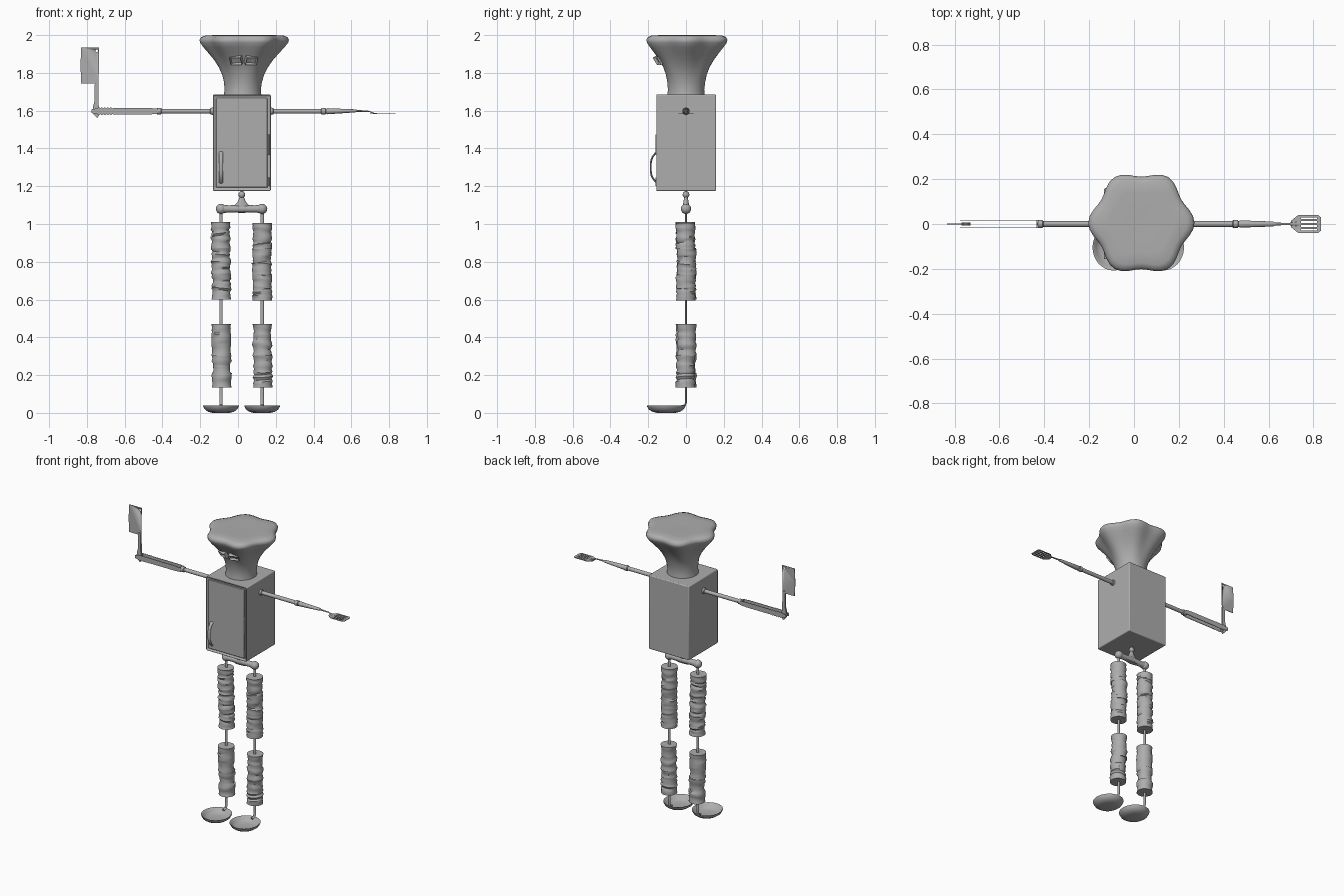
import bpy, bmesh, math, random
from mathutils import Vector, Matrix

random.seed(4)
cube = bpy.data.objects.get("Cube")
if cube:
    bpy.data.objects.remove(cube, do_unlink=True)

grey = bpy.data.materials.new("plain grey")
grey.use_nodes = True
GREY = (0.42, 0.42, 0.42, 1)
grey.diffuse_color = GREY
grey.node_tree.nodes["Principled BSDF"].inputs["Base Color"].default_value = GREY

X, Y, Z = Vector((1, 0, 0)), Vector((0, 1, 0)), Vector((0, 0, 1))
CX = 0.02      # middle of the body
ARM_Z = 1.597


def finish(name, bm, angle=40):
    """Turn a bmesh into a shaded, coloured object."""
    bmesh.ops.recalc_face_normals(bm, faces=bm.faces[:])
    mesh = bpy.data.meshes.new(name)
    bm.to_mesh(mesh)
    bm.free()
    mesh.materials.append(grey)
    ob = bpy.data.objects.new(name, mesh)
    bpy.context.collection.objects.link(ob)
    bpy.ops.object.select_all(action='DESELECT')
    ob.select_set(True)
    bpy.context.view_layer.objects.active = ob
    bpy.ops.object.shade_smooth_by_angle(angle=math.radians(angle))
    return ob


def tube(name, pts, radii, side=X, axis=None, n=16, shape=None, angle=40):
    """Loft rings along a path; a radius may be a (side, other) pair."""
    bm = bmesh.new()
    pts = [Vector(p) for p in pts]
    rings = []
    for i, p in enumerate(pts):
        t = axis or (pts[min(i + 1, len(pts) - 1)] - pts[max(i - 1, 0)]).normalized()
        v = t.cross(side).normalized()
        a, b = radii[i] if isinstance(radii[i], tuple) else (radii[i], radii[i])
        ring = []
        for k in range(n):
            th = math.tau * k / n
            f, lift = shape(i, th) if shape else (1, 0)
            ring.append(bm.verts.new(p + side * a * f * math.cos(th)
                                     + v * b * f * math.sin(th) + t * lift))
        rings.append(ring)
    for r, s in zip(rings, rings[1:]):
        for k in range(n):
            bm.faces.new((r[k], r[(k + 1) % n], s[(k + 1) % n], s[k]))
    bm.faces.new(rings[0])
    bm.faces.new(rings[-1])
    return finish(name, bm, angle)


def ball(name, at, r):
    bm = bmesh.new()
    bmesh.ops.create_uvsphere(bm, u_segments=16, v_segments=10, radius=r,
                              matrix=Matrix.Translation(at))
    return finish(name, bm)


def box(name, at, size, turn=None, inset=0, depth=0, bevel=0):
    """Box, optionally with a sunken front panel and bevelled edges."""
    bm = bmesh.new()
    bmesh.ops.create_cube(bm, size=1, matrix=Matrix.Diagonal((*size, 1)))
    bm.normal_update()
    if inset:
        front = [f for f in bm.faces if f.normal.y < -0.9]
        bmesh.ops.inset_region(bm, faces=front, thickness=inset, depth=0)
        bmesh.ops.translate(bm, verts=front[0].verts[:], vec=Y * depth)
    bmesh.ops.transform(bm, verts=bm.verts[:],
                        matrix=Matrix.Translation(at) @ (turn or Matrix()))
    ob = finish(name, bm)
    if bevel:
        mod = ob.modifiers.new("soft edges", 'BEVEL')
        mod.width, mod.segments = bevel, 3
    return ob


def plate(name, outline, at, thick, normal):
    """Flat outline in x and the remaining axis, thickened along normal."""
    up = Z if normal == Y else Y
    bm = bmesh.new()
    base = [bm.verts.new(Vector(at) + X * a + up * b - normal * thick / 2) for a, b in outline]
    face = bm.faces.new(base)
    ext = bmesh.ops.extrude_face_region(bm, geom=[face])
    bmesh.ops.translate(bm, vec=normal * thick,
                        verts=[g for g in ext['geom'] if isinstance(g, bmesh.types.BMVert)])
    return finish(name, bm)


def cut(target, cutter):
    mod = target.modifiers.new("hole", 'BOOLEAN')
    mod.operation, mod.object, mod.solver = 'DIFFERENCE', cutter, 'EXACT'
    bpy.context.view_layer.objects.active = target
    bpy.ops.object.modifier_apply(modifier=mod.name)
    bpy.data.objects.remove(cutter, do_unlink=True)


# Body: cabinet with a sunken door, handle and hinges
box("body_cabinet", (CX, 0, 1.43), (0.307, 0.32, 0.51), inset=0.013, depth=0.012, bevel=0.006)
box("door", (CX, -0.151, 1.43), (0.272, 0.012, 0.474), bevel=0.004)
handle = [(-0.09, -0.187 + 0.037 * abs(s) ** 3, 1.3 + 0.085 * s) for s in (k / 6 for k in range(-6, 7))]
tube("door_handle", handle, [(0.011, 0.005)] * len(handle), n=10)
for z, h in ((1.42, 0.11), (1.225, 0.045)):
    tube("door_hinge", [(0.161, -0.156, z - h / 2), (0.161, -0.156, z + h / 2)], [0.005] * 2, n=8)

# Head: round neck flaring into a soft six-sided top
profile = [(1.68, .1), (1.71, .096), (1.75, .1), (1.79, .111), (1.83, .13), (1.87, .157), (1.905, .187),
           (1.935, .214), (1.96, .233), (1.975, .237), (1.99, .228), (1.998, .205), (2, .15), (1.997, .06)]


def hexed(i, th):
    k = min(1, max(0, (profile[i][0] - 1.75) / 0.18))
    return 1 - 0.065 * k * (1 - math.cos(6 * th)), 0


tube("head", [(0.024 + 0.03 * (z - 1.68), 0.016 * (z - 1.68), z) for z, r in profile],
     [r for z, r in profile], axis=Z, n=48, shape=hexed, angle=70)
for s in (-1, 1):
    box("eye_frame", (0.03 + s * 0.039, -0.143, 1.868), (0.062, 0.03, 0.046),
        Matrix.Rotation(0.6, 4, 'X') @ Matrix.Rotation(s * 0.3, 4, 'Z') @ Matrix.Rotation(s * 0.2, 4, 'Y'),
        inset=0.008, depth=0.016, bevel=0.002)

# Upper arms with shoulder collars and elbow knobs
for s, shoulder, elbow in ((-1, -0.13, -0.42), (1, 0.17, 0.455)):
    xs = [shoulder - s * 0.01, shoulder + s * 0.016, shoulder + s * 0.018,
          elbow - s * 0.016, elbow - s * 0.012, elbow + s * 0.008, elbow + s * 0.012]
    tube("upper_arm", [(x, 0, ARM_Z) for x in xs],
         [0.02, 0.018, 0.013, 0.013, 0.018, 0.018, 0.01], side=Y, axis=X)

# Right forearm: tongs with scalloped tips
edge = [(-0.43, 0.014), (-0.47, 0.017), (-0.66, 0.017)]
edge += [(-0.665 - 0.008 * k, 0.021 if k % 2 else 0.015) for k in range(11)] + [(-0.775, 0.01)]
outline = edge + [(x, -z) for x, z in reversed(edge)]
for s in (-1, 1):
    plate("tong_arm", outline, (0, s * 0.0165, ARM_Z), 0.004, Y)
box("tong_bridge", (-0.43, 0, ARM_Z), (0.008, 0.036, 0.028))

# Cleaver held upright in the tongs
plate("cleaver_handle", [(-.745, 1.56), (-.733, 1.58), (-.73, 1.605), (-.738, 1.63), (-.74, 1.76),
                         (-.758, 1.76), (-.76, 1.65), (-.768, 1.62), (-.77, 1.59), (-.76, 1.575)],
      (0, 0, 0), 0.012, Y)
blade = plate("cleaver_blade", [(-.738, 1.745), (-.735, 1.935), (-.83, 1.935), (-.834, 1.84), (-.83, 1.745)],
              (0, 0, 0), 0.003, Y)
cut(blade, tube("hole_cutter", [(-0.748, -0.1, 1.918), (-0.748, 0.1, 1.918)], [0.007] * 2, n=12))

# Left forearm: slotted spatula
tube("spatula_handle", [(.46, 0, ARM_Z), (.475, 0, ARM_Z), (.62, 0, 1.599), (.63, 0, 1.599),
                        (.69, 0, 1.597), (.72, 0, 1.587), (.735, 0, 1.585)],
     [.01, .016, (.011, .008), (.006, .005), (.005, .003), (.008, .002), (.01, .002)], side=Y)
spatula = plate("spatula_blade", [(.7, -.014), (.732, -.04), (.822, -.04), (.833, -.03),
                                  (.833, .03), (.822, .04), (.732, .04), (.7, .014)],
                (0, 0, 1.584), 0.004, Z)
for k in (-1.5, -0.5, 0.5, 1.5):
    cut(spatula, box("slot_cutter", (0.78, k * 0.017, 1.584), (0.07, 0.008, 0.1)))

# Pelvis: neck ball, flared block and hip bar
ball("waist_ball", (CX, 0, 1.155), 0.018)
tube("waist_post", [(CX, 0, 1.15), (CX, 0, 1.185)], [0.008] * 2)
tube("pelvis_block", [(CX, 0, z) for z in (1.06, 1.095, 1.105, 1.12, 1.15)],
     [(.05, .014), (.045, .016), (.032, .016), (.02, .013), (.009, .009)])
tube("hip_bar", [(x, 0, 1.08) for x in (-0.09, -0.05, CX, 0.09, 0.13)],
     [.023, .019, .021, .019, .023], side=Y)


def sleeve(name, x, top, bottom, tiers):
    """Stack of crumpled cans around a leg."""
    h = (top - bottom) / tiers
    for t in range(tiers):
        z0, steps = top - h * (t + 1), 12
        cx, cy = (x + random.uniform(-0.004, 0.004), random.uniform(-0.004, 0.004))
        waves = [(random.uniform(0, 6.28), random.uniform(0.003, 0.007)) for _ in range(steps + 1)]
        radii = [0.052] + [random.choice((0.045, 0.048, 0.051, 0.053)) for _ in range(steps - 1)] + [0.052]
        radii[1] = radii[-2] = 0.05

        def crumple(i, th):
            if i in (0, steps):
                return 1, 0
            ph, lift = waves[i // 3 * 3]
            return 1 + 0.035 * math.sin(2 * th + waves[i][0]), lift * math.sin(th + ph)

        tube(name, [(cx, cy, z0 + h * i / steps) for i in range(steps + 1)], radii,
             axis=Z, n=24, shape=crumple, angle=50)


# Legs: flat bars through crumpled sleeves, ending in bowl feet
for side, x, drop in (("right", -0.09, 0), ("left", 0.128, 0.005)):
    ball(side + "_hip_ball", (x, 0, 1.08), 0.027)
    tube(side + "_leg_bar", [(x, 0, 1.08), (x, 0, 0.09), (x, 0, 0.055), (x, -0.006, 0.04), (x, -0.03, 0.034)],
         [(.009, .005)] * 5, n=12)
    sleeve(side + "_thigh_sleeve", x, 1.01 - drop, 0.6 - drop, 3)
    sleeve(side + "_shin_sleeve", x, 0.47, 0.135, 2)
    bowl = [(0, .045), (.006, .068), (.018, .085), (.034, .094), (.039, .095),
            (.036, .088), (.02, .078), (.011, .062), (.007, .04)]
    tube(side + "_foot_bowl", [(x, -0.105, z) for z, r in bowl],
         [(r, r * 1.08) for z, r in bowl], axis=Z, n=32)
